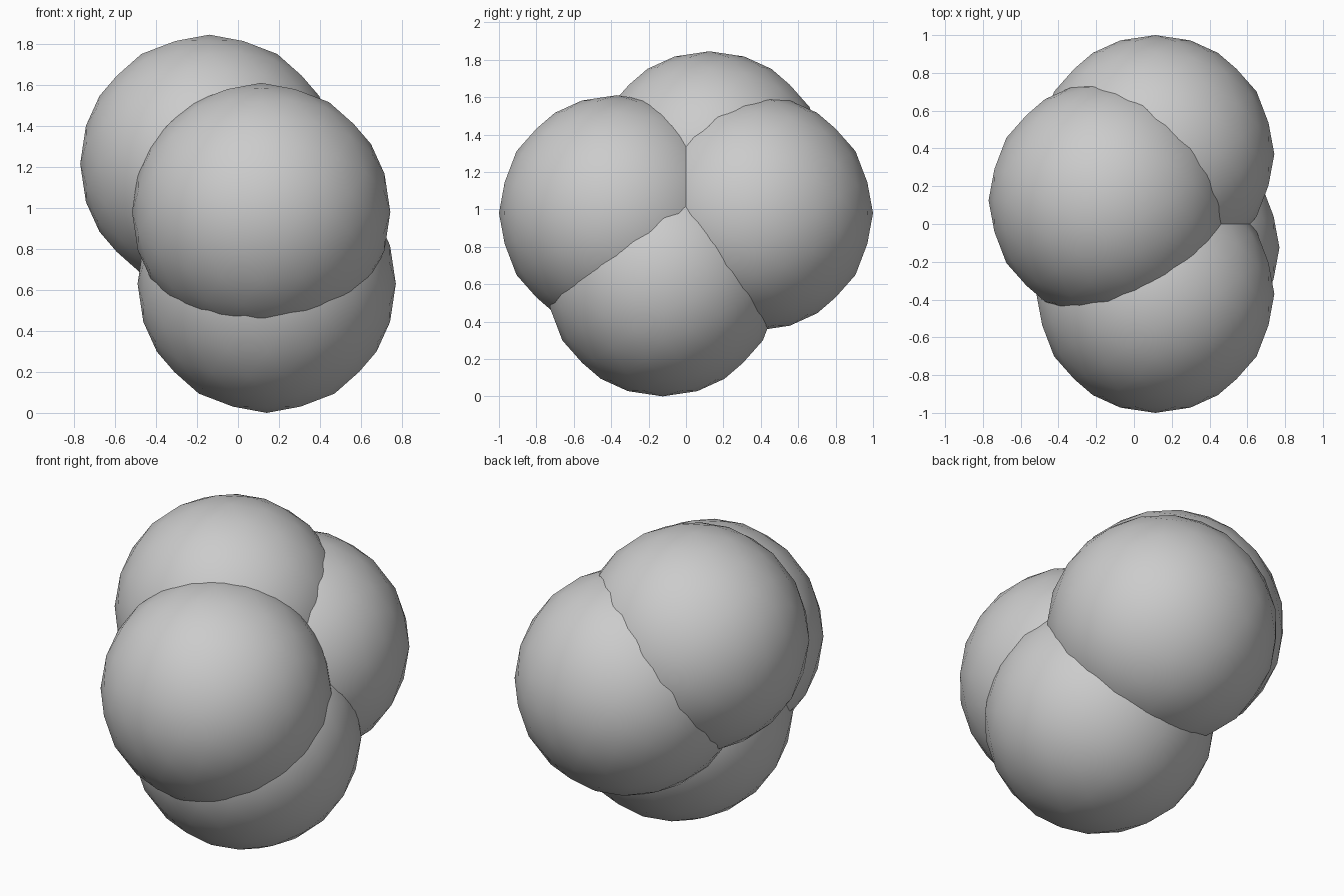
import bpy
import bmesh
import math
from mathutils import Matrix

cube = bpy.data.objects.get("Cube")
if cube:
    bpy.data.objects.remove(cube, do_unlink=True)

RADIUS = 0.63
# Turns an icosphere so that edge midpoints sit on the axes
TURN = Matrix.Rotation(math.atan((1 + math.sqrt(5)) / 2), 4, 'Y')

grey = bpy.data.materials.new("plain_grey")
grey.use_nodes = True
colour = (0.6, 0.6, 0.6, 1)
grey.diffuse_color = colour
grey.node_tree.nodes["Principled BSDF"].inputs["Base Color"].default_value = colour


def add_ball(name, centre):
    """Smooth-shaded low-poly ball."""
    mesh = bpy.data.meshes.new(name)
    bm = bmesh.new()
    bmesh.ops.create_icosphere(bm, subdivisions=3, radius=RADIUS, matrix=TURN)
    for face in bm.faces:
        face.smooth = True
    bm.to_mesh(mesh)
    bm.free()
    mesh.materials.append(grey)
    ball = bpy.data.objects.new(name, mesh)
    ball.location = centre
    bpy.context.collection.objects.link(ball)


# Cluster of four overlapping balls
add_ball("front_ball", (0.113, -0.37, 0.98))
add_ball("back_ball", (0.113, 0.37, 0.98))
add_ball("upper_ball", (-0.14, 0.125, 1.215))
add_ball("lower_ball", (0.14, -0.125, 0.63))
